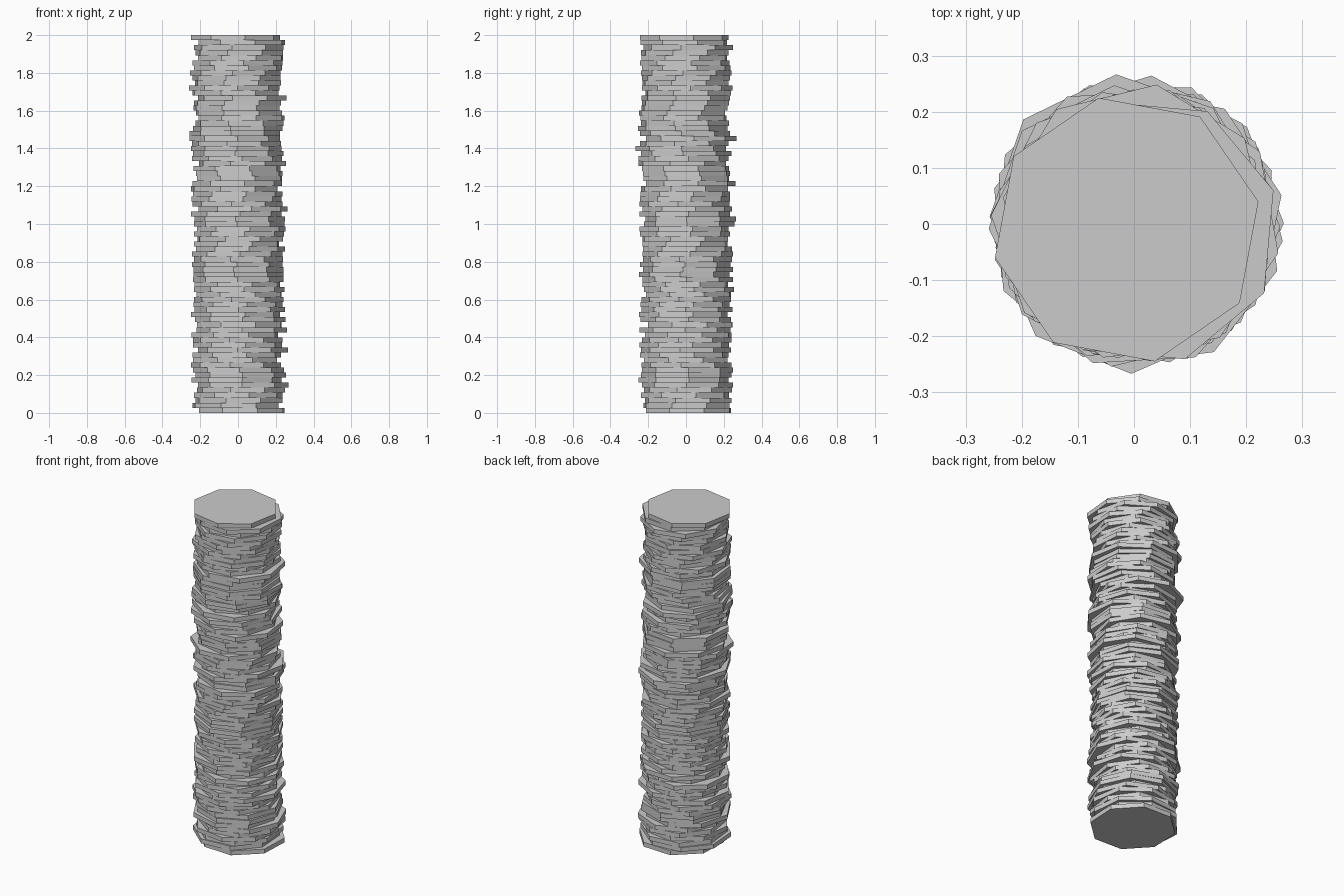
import bpy, bmesh, random
from math import radians
from mathutils import Matrix

if "Cube" in bpy.data.objects:
    bpy.data.objects.remove(bpy.data.objects["Cube"])

random.seed(11)
LAYERS = 75
HEIGHT = 2.0
THICK = HEIGHT / LAYERS
RADIUS = 0.24
JITTER = 0.011


def add_slab(bm, i, x, y, turn):
    """One flat octagonal slab of the stack."""
    place = (Matrix.Translation((x, y, (i + 0.5) * THICK))
             @ Matrix.Rotation(radians(turn), 4, 'Z'))
    bmesh.ops.create_cone(bm, cap_ends=True, segments=8, radius1=RADIUS,
                          radius2=RADIUS, depth=THICK, matrix=place)


def shift():
    """Small random slide, mostly near the axis, at most 0.027."""
    return max(-0.027, min(0.027, random.gauss(0, JITTER)))


# Column of loosely stacked slabs, each shifted and turned at random
bm = bmesh.new()
for i in range(LAYERS):
    x, y, turn = shift(), shift(), random.uniform(0, 45)
    if i == 0:                      # bottom slab
        x, y, turn = 0.02, 0.013, 20
    elif i == LAYERS - 1:           # top slab
        x, y, turn = -0.013, -0.01, 12
    add_slab(bm, i, x, y, turn)

mesh = bpy.data.meshes.new("stacked_slab_column")
bm.to_mesh(mesh)
bm.free()
column = bpy.data.objects.new("stacked_slab_column", mesh)
bpy.context.collection.objects.link(column)
